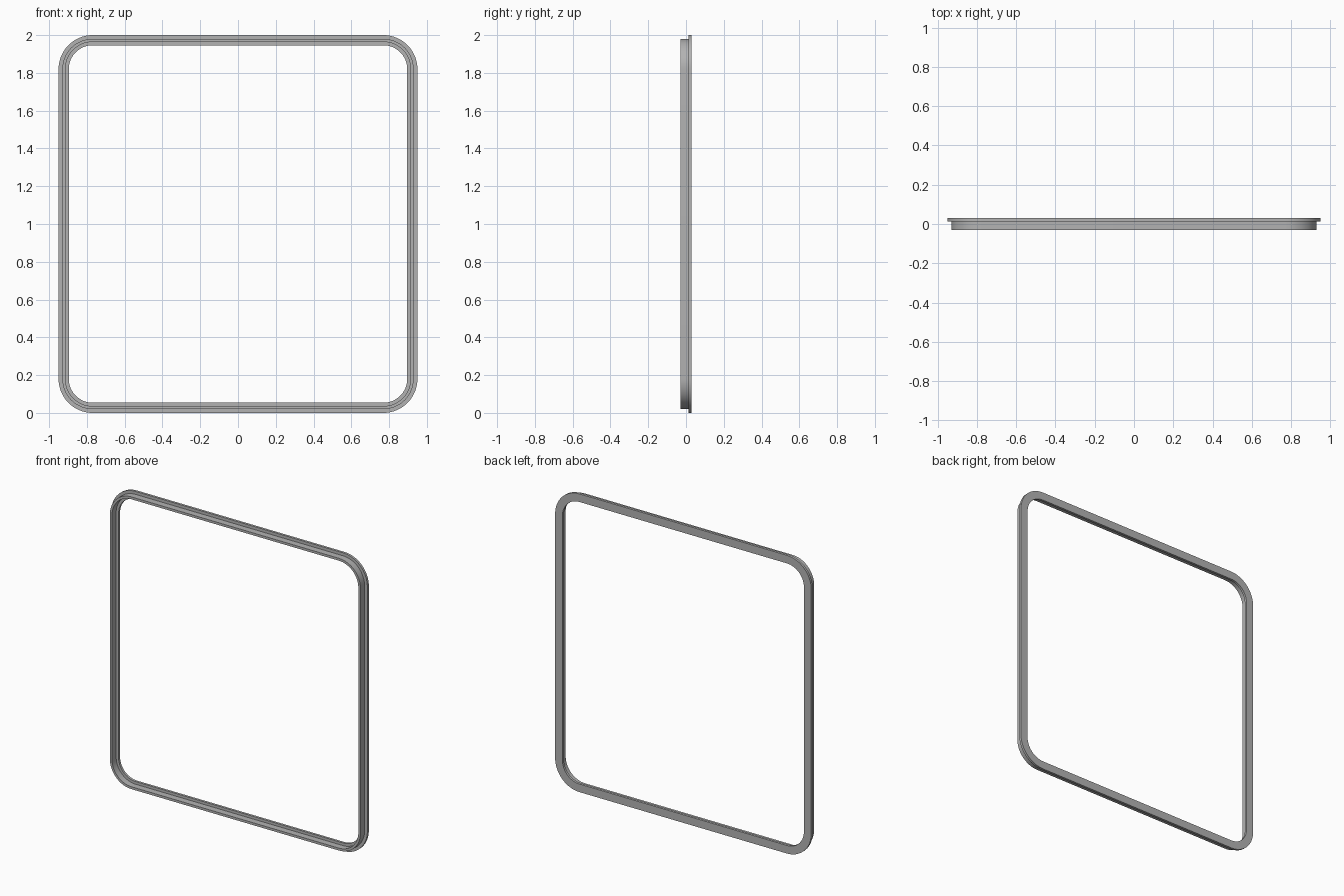
import bpy, bmesh, math
from mathutils import Vector

cube = bpy.data.objects.get("Cube")
if cube:
    bpy.data.objects.remove(cube, do_unlink=True)

HALF_W, HALF_H, RADIUS, STEPS = 0.95, 1.0, 0.18, 16

grey = bpy.data.materials.new("mid grey")
grey.use_nodes = True
grey.diffuse_color = (0.45, 0.45, 0.45, 1)
grey.node_tree.nodes["Principled BSDF"].inputs["Base Color"].default_value = (0.45, 0.45, 0.45, 1)


def rounded_loop(inset, y):
    """Rounded rectangle, moved inward from the outer edge by inset."""
    r = RADIUS - inset
    points = []
    for quarter, (sx, sz) in enumerate([(1, 1), (-1, 1), (-1, -1), (1, -1)]):
        for i in range(STEPS + 1):
            a = math.pi / 2 * (quarter + i / STEPS)
            points.append(Vector((sx * (HALF_W - RADIUS) + r * math.cos(a), y,
                                  1 + sz * (HALF_H - RADIUS) + r * math.sin(a))))
    return points


def sweep_frame(name, profile):
    """Sweep a closed (inset, y) profile around the rounded rectangle."""
    bm = bmesh.new()
    loops = [[bm.verts.new(p) for p in rounded_loop(*c)] for c in profile]
    n = len(loops[0])
    for k, a in enumerate(loops):
        b = loops[(k + 1) % len(loops)]
        for i in range(n):
            j = (i + 1) % n
            bm.faces.new((a[i], a[j], b[j], b[i]))
    bmesh.ops.recalc_face_normals(bm, faces=bm.faces)
    mesh = bpy.data.meshes.new(name)
    bm.to_mesh(mesh)
    bm.free()
    mesh.materials.append(grey)
    obj = bpy.data.objects.new(name, mesh)
    bpy.context.collection.objects.link(obj)
    bpy.ops.object.select_all(action='DESELECT')
    obj.select_set(True)
    bpy.context.view_layer.objects.active = obj
    bpy.ops.object.shade_smooth_by_angle(angle=math.radians(30))


# T-shaped trim: wide flange at the back, narrow rib standing forward
BACK, STEP, FRONT = 0.03, 0.014, -0.03
sweep_frame("frame_trim", [
    (0, BACK), (0, STEP), (0.02, STEP), (0.02, FRONT),
    (0.036, FRONT), (0.036, STEP), (0.054, STEP), (0.054, BACK)])
